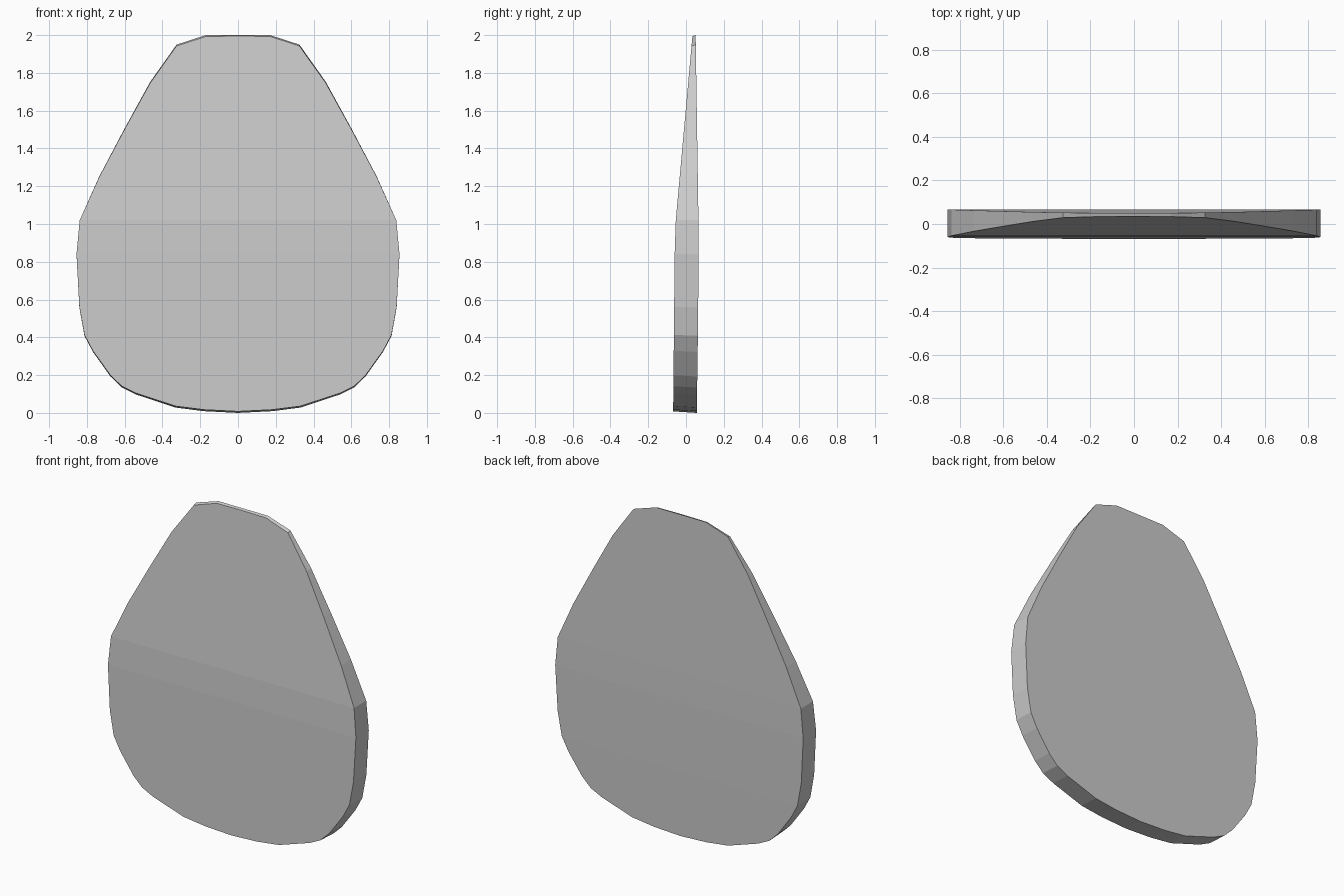
import bpy, bmesh

if "Cube" in bpy.data.objects:
    bpy.data.objects.remove(bpy.data.objects["Cube"])

# right half of the outline, top to bottom (x, z)
half = [(0.17, 1.998), (0.325, 1.947), (0.465, 1.75), (0.60, 1.505), (0.735, 1.25),
        (0.838, 1.02), (0.855, 0.84), (0.84, 0.56), (0.813, 0.41), (0.768, 0.325),
        (0.675, 0.195), (0.615, 0.137), (0.54, 0.10), (0.33, 0.031), (0.18, 0.012)]
TOP, BOTTOM = (0, 2.0), (0, 0.003)

# depth of the front and back faces by height (z, y)
front = [(0, -0.068), (0.84, -0.06), (1.02, -0.054), (2.0, 0.034)]
back = [(0, 0.057), (0.41, 0.063), (0.84, 0.067), (1.02, 0.066), (2.0, 0.051)]


def depth(profile, z):
    for (z0, y0), (z1, y1) in zip(profile, profile[1:]):
        if z <= z1:
            return y0 + (y1 - y0) * (z - z0) / (z1 - z0)
    return profile[-1][1]


outline = [TOP] + half + [BOTTOM] + [(-x, z) for x, z in reversed(half)]
n = len(outline)
bm = bmesh.new()


# front and back faces, as strips running from side to side
def panel(profile, lift):
    ring = []
    for x, z in outline:
        zz = min(2.0, max(0.0, z + lift * (1 - z)))
        ring.append(bm.verts.new((x, depth(profile, z), zz)))
    bm.faces.new((ring[0], ring[1], ring[-1]))
    for i in range(1, n // 2 - 1):
        bm.faces.new((ring[i], ring[i + 1], ring[n - i - 1], ring[n - i]))
    m = n // 2
    bm.faces.new((ring[m - 1], ring[m], ring[m + 1]))
    return ring


front_ring = panel(front, 0.005)
back_ring = panel(back, -0.003)

# rim joining the two faces
for i in range(n):
    j = (i + 1) % n
    bm.faces.new((front_ring[i], front_ring[j], back_ring[j], back_ring[i]))
bmesh.ops.recalc_face_normals(bm, faces=bm.faces)

mesh = bpy.data.meshes.new("tapered_plate")
bm.to_mesh(mesh)
bm.free()
plate = bpy.data.objects.new("tapered_plate", mesh)
bpy.context.collection.objects.link(plate)
